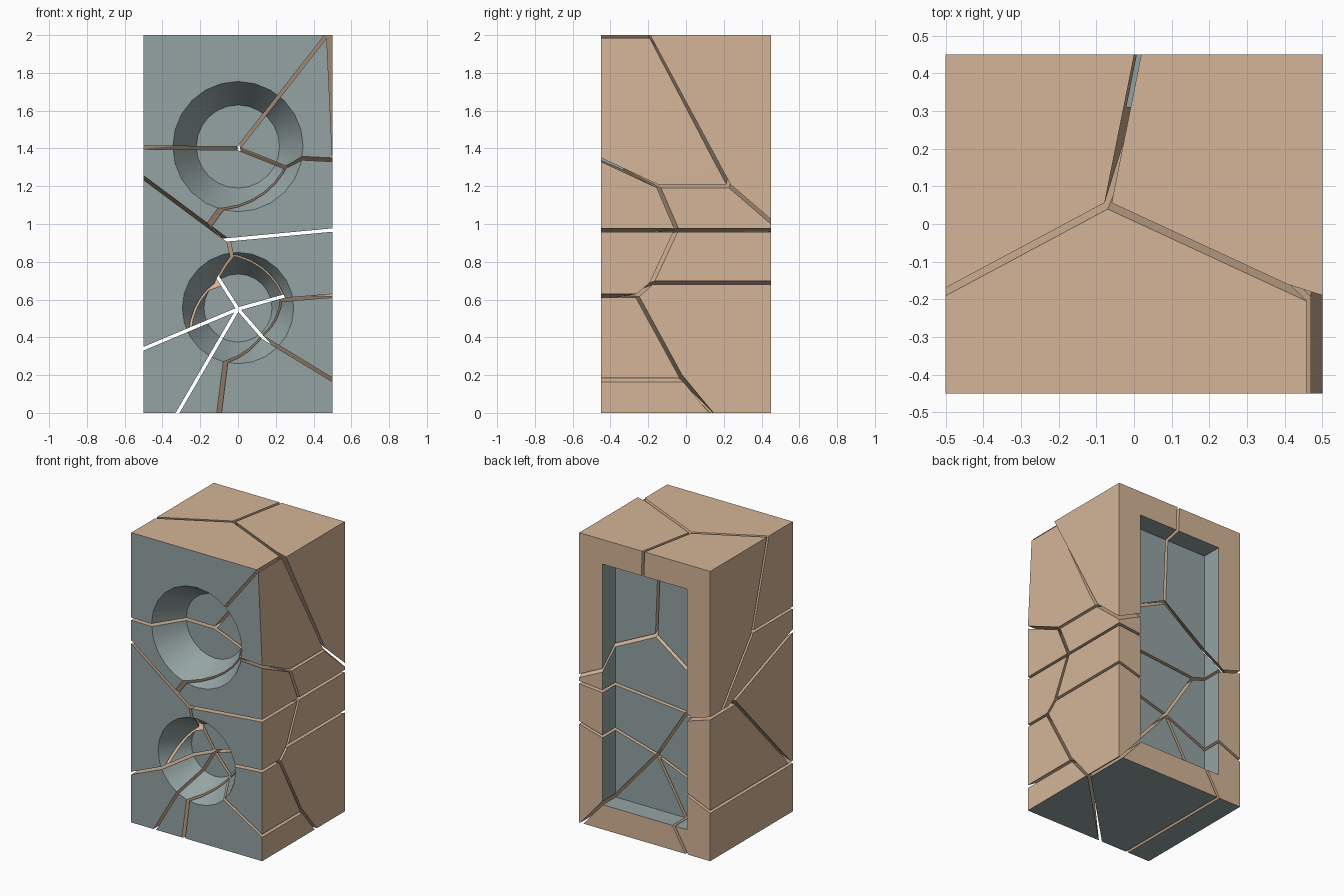
import bpy, bmesh, math
from mathutils import Vector, Matrix

if "Cube" in bpy.data.objects:
    bpy.data.objects.remove(bpy.data.objects["Cube"])

GAP = 0.009  # half the crack width


def material(name, rgb):
    m = bpy.data.materials.new(name)
    m.diffuse_color = (*rgb, 1)
    m.use_nodes = True
    m.node_tree.nodes["Principled BSDF"].inputs["Base Color"].default_value = m.diffuse_color
    return m


TAN = material("tan_shell", (0.66, 0.46, 0.31))
TEAL = material("grey_teal_face", (0.30, 0.37, 0.37))


def make_object(name, bm):
    me = bpy.data.meshes.new(name)
    bmesh.ops.recalc_face_normals(bm, faces=bm.faces[:])
    bm.to_mesh(me)
    bm.free()
    me.materials.append(TAN)
    me.materials.append(TEAL)
    ob = bpy.data.objects.new(name, me)
    bpy.context.collection.objects.link(ob)
    return ob


def box(lo, hi):
    bm = bmesh.new()
    lo, hi = Vector(lo), Vector(hi)
    bmesh.ops.create_cube(bm, size=1, matrix=Matrix.Translation((lo + hi) / 2)
                          @ Matrix.Diagonal((*(hi - lo), 1)))
    return bm


def boolean(ob, other, mode):
    mod = ob.modifiers.new("cut", 'BOOLEAN')
    mod.object, mod.operation, mod.solver = other, mode, 'EXACT'
    bpy.context.view_layer.objects.active = ob
    bpy.ops.object.modifier_apply(modifier=mod.name)


# Whole cabinet; front and underside are grey-teal
bm = box((-0.5, -0.45, 0), (0.5, 0.45, 2))
bm.normal_update()
for f in bm.faces:
    f.material_index = int(f.normal.y < -0.9 or f.normal.z < -0.9)
cabinet = make_object("cabinet", bm)

# Two conical front recesses and the rear panel recess
cutters = []
for z, outer, inner in ((1.41, 0.345, 0.22), (0.555, 0.295, 0.18)):
    depth, extra = 0.2, 0.04
    bm = bmesh.new()
    bmesh.ops.create_cone(bm, cap_ends=True, segments=24,
                          radius1=outer + (outer - inner) * extra / depth,
                          radius2=inner, depth=depth + extra,
                          matrix=Matrix.Translation((0, -0.45 + (depth - extra) / 2, z))
                          @ Matrix.Rotation(-math.pi / 2, 4, 'X'))
    cutters.append(make_object("cone_cutter", bm))
cutters.append(make_object("panel_cutter", box((-0.323, 0.31, 0.17), (0.323, 0.5, 1.83))))
for c in cutters:
    for p in c.data.polygons:
        p.material_index = 1
    c.hide_render = True
    boolean(cabinet, c, 'DIFFERENCE')


# Crack planes: each is (point, normal)
def depth(c, a, b):        # y = c + a*x + b*z, + side is behind
    return Vector((0, c, 0)), Vector((-a, 1, -b)).normalized()


def height(c, a, b):       # z = c + a*x + b*y, + side is above
    return Vector((0, 0, c)), Vector((-a, -b, 1)).normalized()


def through(x1, z1, x2, z2):   # runs front to back, + side is above
    return height(z1 - x1 * (z2 - z1) / (x2 - x1), (z2 - z1) / (x2 - x1), 0)


P = {
    # upper half
    "AC": depth(0.6635, 0.535, -0.288), "BC": depth(0.892, -0.463, -0.437),
    "DB": depth(1.0325, -0.315, -0.5375), "AB": depth(0, 5, 0.2),
    "AE": depth(1.414, 0.58, -0.81), "BE": depth(1.904, -0.56, -1.16),
    "EM": depth(0.069, 0.6, -0.43), "DM": height(1.155, -0.05, -0.467),
    "CD": through(0, 1.4, 0.47, 2), "DE": through(0, 1.4, 0.5, 1.2),
    "CE": through(-0.5, 1.405, 0, 1.4), "trim": through(0.478, 2, 0.509, 1.34),
    # waist
    "Q": through(-0.23, 0.9, 0.5, 0.968), "S": through(-0.5, 0.985, -0.23, 0.9),
    "R": height(0.7065, -0.744, -0.37),
    # fan of cracks around the lower recess
    "f1": through(0, 0.55, 0.5, 0.69), "f2": through(0, 0.55, 0.48, 0),
    "f3": through(0, 0.55, -0.32, 0), "f4": through(0, 0.55, -0.5, 0.34),
    "f5": through(0, 0.55, -0.23, 0.91),
    # lower front shards
    "KW2": depth(0.034, 0.2, -0.83), "KW3": depth(-0.35, 1, -0.125),
    "HW2": depth(-0.097, 0.35, -0.545), "GW1": depth(-0.8, 0.6, 0.464),
    "GW2": depth(-1.164, 0.4, 1.14), "FW5": depth(-0.92, -0.35, 0.93),
    "FW1": depth(-0.54, -2.1, 0.07), "FG": through(-0.05, 0.91, -0.03, 0.82),
    "GH": through(0.25, 0.6, 0.5, 0.62), "HK": through(0.13, 0.4, 0.5, 0.175),
}

# Shards: the sides of the crack planes that bound each one
SHARDS = {
    "top_back_left": "+AC +AE +AB +S",
    "top_back_right": "+BC +DB +BE -AB",
    "top_front": "-AC -BC +CE +CD",
    "upper_right_corner": "-CD +DE +DM -DB -trim",
    "middle_core": "-CE -DE -AE -BE +EM +Q +R +S",
    "middle_front_right": "-EM -DM +Q +R",
    "lower_front_left": "-R -FW5 -FW1 -FG +f4",
    "lower_front_upper_right": "-Q -GW1 -GW2 +GH +FG",
    "lower_front_right": "-HW2 -GH +HK",
    "bottom_front_right": "-KW2 -KW3 -HK",
    "fan_top": "+f1 +f5 -Q +GW1 +FW1",
    "fan_right": "-f1 +f2 +GW2 +HW2 +KW2",
    "fan_bottom": "-f2 -f3 +KW3",
    "fan_bottom_left": "+f3 -f4",
    "fan_left": "+f4 -f5 -S +FW5",
}

shards = []
for name, sides in SHARDS.items():
    bm = box((-0.7, -0.65, -0.2), (0.7, 0.65, 2.2))
    for side in sides.split():
        co, no = P[side[1:]]
        if side[0] == '+':
            no = -no
        cut = bmesh.ops.bisect_plane(bm, geom=bm.verts[:] + bm.edges[:] + bm.faces[:],
                                     plane_co=co - no * GAP, plane_no=no, clear_outer=True)
        edges = [e for e in cut["geom_cut"] if isinstance(e, bmesh.types.BMEdge)]
        if edges:
            bmesh.ops.contextual_create(bm, geom=edges)
    shard = make_object(name, bm)
    boolean(shard, cabinet, 'INTERSECT')
    shards.append(shard)

# Remove the helpers and smooth the cone walls only
for ob in cutters + [cabinet]:
    bpy.data.objects.remove(ob)
bpy.ops.object.select_all(action='DESELECT')
for s in shards:
    s.select_set(True)
bpy.context.view_layer.objects.active = shards[0]
bpy.ops.object.shade_smooth_by_angle(angle=math.radians(20))
